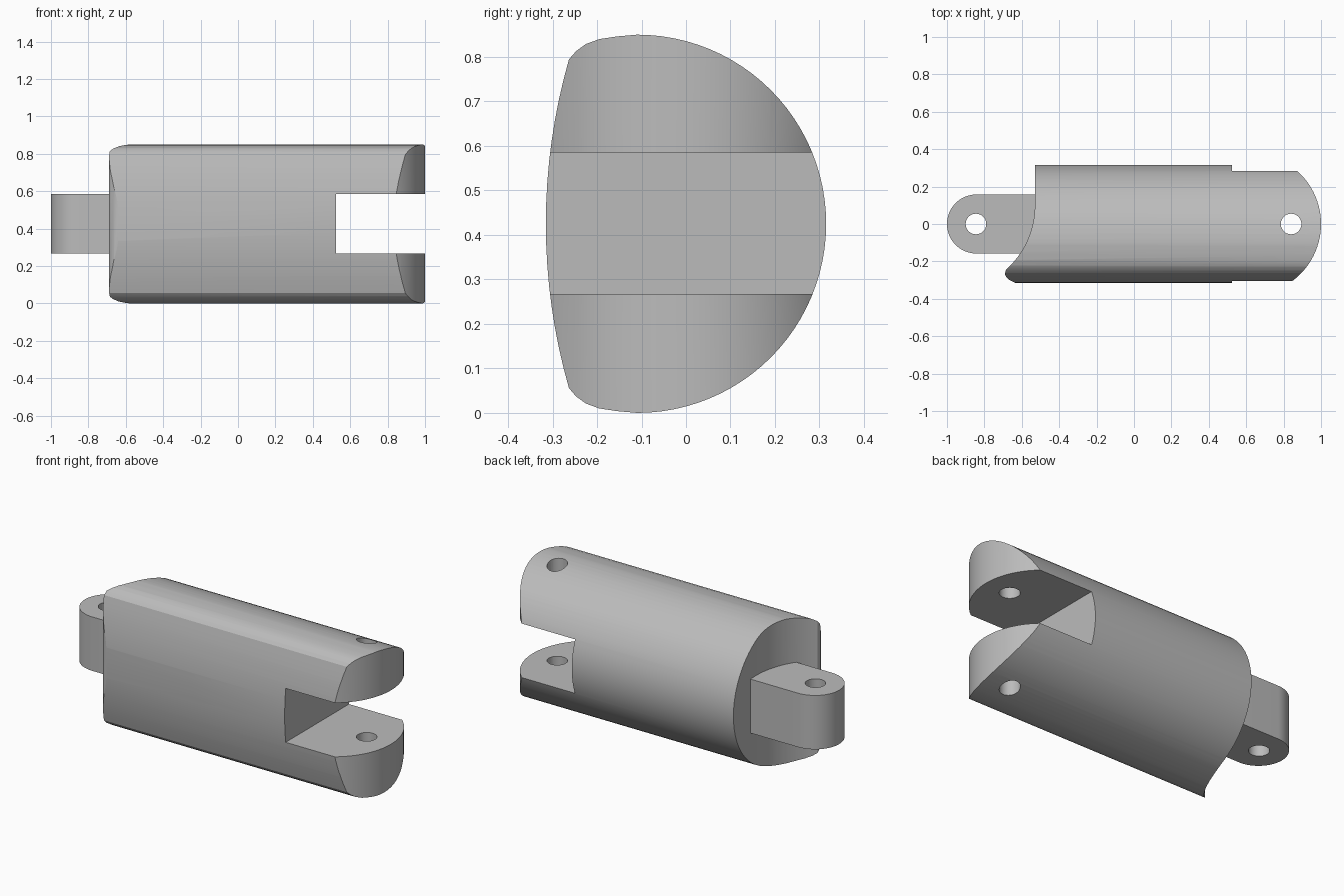
import bpy, bmesh
from math import sin, cos, radians
from mathutils import Matrix

cube = bpy.data.objects.get("Cube")
if cube:
    bpy.data.objects.remove(cube, do_unlink=True)

MID_Z = 0.425
SLOT_LOW, SLOT_HIGH = 0.267, 0.585
HOLE_R = 0.055

grey = bpy.data.materials.new("plain_grey")
grey.use_nodes = True
COLOUR = (0.5, 0.5, 0.5, 1)
grey.diffuse_color = COLOUR
grey.node_tree.nodes["Principled BSDF"].inputs["Base Color"].default_value = COLOUR


def arc(cx, cy, r, start, end, steps):
    angles = [radians(start + (end - start) * i / steps) for i in range(steps + 1)]
    return [(cx + r * cos(a), cy + r * sin(a)) for a in angles]


def prism(name, outline, low, high, matrix=Matrix()):
    """Extrude a closed outline from low to high along its local z."""
    bm = bmesh.new()
    face = bm.faces.new([bm.verts.new((u, v, low)) for u, v in outline])
    top = bmesh.ops.extrude_face_region(bm, geom=[face])["geom"]
    bmesh.ops.translate(bm, vec=(0, 0, high - low),
                        verts=[v for v in top if isinstance(v, bmesh.types.BMVert)])
    bmesh.ops.recalc_face_normals(bm, faces=bm.faces)
    bm.transform(matrix)
    mesh = bpy.data.meshes.new(name)
    bm.to_mesh(mesh)
    bm.free()
    mesh.materials.append(grey)
    obj = bpy.data.objects.new(name, mesh)
    bpy.context.collection.objects.link(obj)
    return obj


def combine(obj, cutter, operation):
    """Apply a boolean and discard the helper solid."""
    mod = obj.modifiers.new("cut", "BOOLEAN")
    mod.operation, mod.solver, mod.object = operation, "EXACT", cutter
    bpy.context.view_layer.objects.active = obj
    bpy.ops.object.modifier_apply(modifier=mod.name)
    bpy.data.objects.remove(cutter, do_unlink=True)


def drill(obj, x):
    combine(obj, prism("pin_drill", arc(x, 0, HOLE_R, 0, 350, 35), -0.1, 1), "DIFFERENCE")


def finish(obj):
    bpy.ops.object.select_all(action="DESELECT")
    obj.select_set(True)
    bpy.context.view_layer.objects.active = obj
    bpy.ops.object.shade_smooth_by_angle(angle=radians(25))


# Body cross-section: round back, soft corners and a slightly bowed front
corner = [(-0.155, 0.421), (-0.195, 0.415), (-0.225, 0.404), (-0.247, 0.388)]
front = arc(1.025, 0, 1.34, 164, 196, 16)
section = (arc(-0.11, 0, 0.425, -90, 90, 48) + corner + front
           + [(y, -z) for y, z in reversed(corner)])
# Local x, y, z of the profile become y, z, x
along_x = Matrix(((0, 0, 1, 0), (1, 0, 0, 0), (0, 1, 0, MID_Z), (0, 0, 0, 1)))
body = prism("body", section, -0.8, 1.1, along_x)

# Plan outline: rounded fork end, hollowed socket end with a blunt front lip
lip = [(-0.685, -0.245), (-0.69, -0.268), (-0.682, -0.285),
       (-0.665, -0.3), (-0.64, -0.312), (-0.6, -0.33)]
plan = (arc(0.62, 0, 0.38, -60, 60, 32) + [(-0.53, 0.33)]
        + arc(-0.99, 0.1, 0.46, 0, -46, 20) + lip)
combine(body, prism("plan_cutter", plan, -0.1, 1), "INTERSECT")

# Fork slot and pin hole
slot = [(0.525, -0.5), (1.2, -0.5), (1.2, 0.5), (0.525, 0.5)]
combine(body, prism("slot_cutter", slot, SLOT_LOW, SLOT_HIGH), "DIFFERENCE")
drill(body, 0.84)

# Hinge tongue joined into the hollowed end
tongue = prism("hinge_tongue", [(-0.45, -0.158), (-0.45, 0.158)]
               + arc(-0.842, 0, 0.158, 90, 270, 32), SLOT_LOW, SLOT_HIGH)
drill(tongue, -0.845)
combine(body, tongue, "UNION")
body.name = "hinged_link_body"
finish(body)
